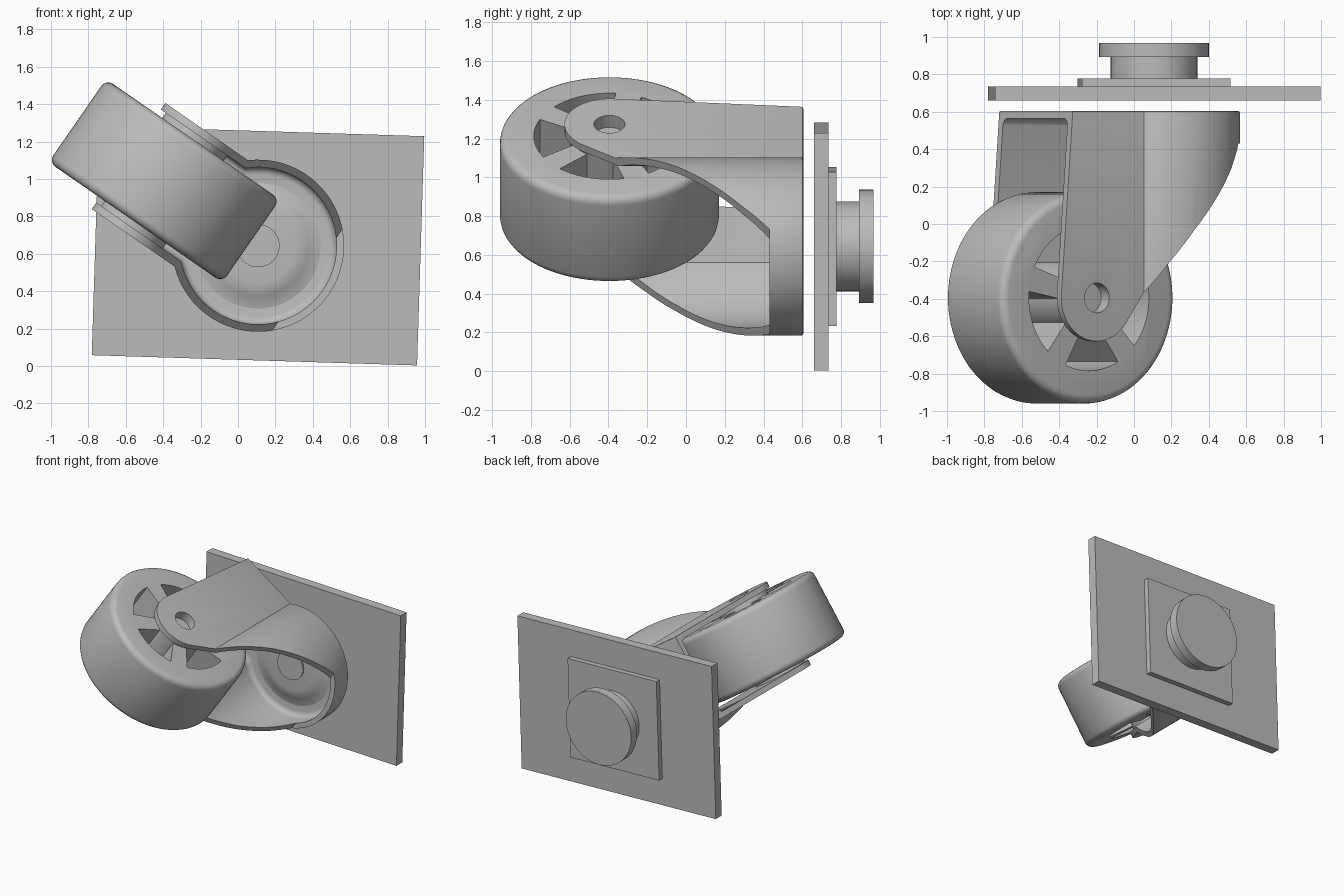
import bpy, bmesh, math
from mathutils import Matrix

old = bpy.data.objects.get("Cube")
if old:
    bpy.data.objects.remove(old, do_unlink=True)

grey = bpy.data.materials.new("light grey metal")
grey.use_nodes = True
colour = (0.5, 0.5, 0.5, 1)
grey.diffuse_color = colour
grey.node_tree.nodes["Principled BSDF"].inputs["Base Color"].default_value = colour

# Swivel axis runs along y; the fork and wheel are turned about it
SWIVEL = Matrix.Translation((0.107, 0, 0.643))
FORK = SWIVEL @ Matrix.Rotation(math.radians(34.7), 4, 'Y')
MOUNT = SWIVEL @ Matrix.Rotation(math.radians(1.8), 4, 'Y')
AXLE = (-0.61, -0.395)


def arc(cx, cy, r, a0, a1, n):
    steps = [math.radians(a0 + (a1 - a0) * i / n) for i in range(n + 1)]
    return [(cx + r * math.cos(a), cy + r * math.sin(a)) for a in steps]


def circle(cx, cy, r, n=64):
    return arc(cx, cy, r, 0, 360, n)[:-1]


def prism(name, pts, lo, hi, axis, frame, bevel=0.0, pick=None, segments=4):
    """Extrude a profile along y or z; bevel the edges chosen by pick."""
    def place(p, h):
        return (p[0], h, p[1]) if axis == 'Y' else (p[0], p[1], h)
    k = 1 if axis == 'Y' else 2
    bm = bmesh.new()
    a = [bm.verts.new(place(p, lo)) for p in pts]
    b = [bm.verts.new(place(p, hi)) for p in pts]
    bm.faces.new(a)
    bm.faces.new(b)
    n = len(pts)
    for i in range(n):
        j = (i + 1) % n
        bm.faces.new((a[i], a[j], b[j], b[i]))
    bmesh.ops.recalc_face_normals(bm, faces=bm.faces)
    if bevel:
        edges = [e for e in bm.edges
                 if pick(e.verts[0].co[k], e.verts[1].co[k])]
        bmesh.ops.bevel(bm, geom=edges, offset=bevel, segments=segments,
                        profile=0.5, affect='EDGES')
    return make(name, bm, frame)


def make(name, bm, frame):
    me = bpy.data.meshes.new(name)
    bm.to_mesh(me)
    bm.free()
    me.materials.append(grey)
    ob = bpy.data.objects.new(name, me)
    bpy.context.collection.objects.link(ob)
    ob.matrix_world = frame
    return ob


def boolean(ob, cutter, mode='DIFFERENCE'):
    bpy.context.view_layer.update()
    mod = ob.modifiers.new("cut", 'BOOLEAN')
    mod.operation, mod.object, mod.solver = mode, cutter, 'EXACT'
    bpy.context.view_layer.objects.active = ob
    bpy.ops.object.modifier_apply(modifier=mod.name)
    bpy.data.objects.remove(cutter, do_unlink=True)


def lathe(name, profile, frame, n=64):
    bm = bmesh.new()
    vs = [bm.verts.new((r, y, 0)) for r, y in profile]
    es = [bm.edges.new(p) for p in zip(vs, vs[1:])]
    bmesh.ops.spin(bm, geom=vs + es, cent=(0, 0, 0), axis=(0, 1, 0),
                   angle=math.tau, steps=n)
    bmesh.ops.remove_doubles(bm, verts=bm.verts, dist=0.0001)
    bmesh.ops.recalc_face_normals(bm, faces=bm.faces)
    return make(name, bm, frame)


def rectangle(w, h):
    return [(-w / 2, -h / 2), (w / 2, -h / 2), (w / 2, h / 2), (-w / 2, h / 2)]


# Mounting plates and swivel stud
parts = [
    prism("mounting_plate", rectangle(1.74, 1.226), 0.66, 0.735, 'Y', MOUNT),
    prism("square_washer", rectangle(0.795, 0.795), 0.735, 0.777, 'Y', MOUNT),
    prism("stud_neck", circle(0, 0, 0.232), 0.77, 0.895, 'Y', MOUNT),
    prism("stud_head", circle(0, 0, 0.293), 0.893, 0.967, 'Y', MOUNT),
]

# Fork: U-shaped shell, hollowed out, then trimmed to its side outline
def u_outline(r, half):
    a = 180 - math.degrees(math.asin(half / r))
    return [(-1, -half)] + arc(0, 0, r, -a, a, 48) + [(-1, half)]


fork = prism("fork", u_outline(0.46, 0.345), -0.7, 0.605, 'Y', FORK,
             0.012, lambda p, q: min(p, q) > 0.6, 2)
hollow = prism("hollow", [(x * (1.2 if x < -0.9 else 1), z)
                          for x, z in u_outline(0.42, 0.303)],
               -0.9, 0.565, 'Y', FORK, 0.04, lambda p, q: min(p, q) > 0.5)
side = [(-0.76, 0.7), (0.6, 0.7), (0.6, 0.43), (0.32, 0.43), (0.22, 0.29),
        (0.1, 0.145), (-0.06, -0.04), (-0.19, -0.205)]
side += arc(*AXLE, 0.232, -38, -186, 28)
boolean(fork, hollow)
boolean(fork, prism("trim", side, -0.6, 0.6, 'Z', FORK), 'INTERSECT')
boolean(fork, prism("axle_hole", circle(*AXLE, 0.08, 40), -0.6, 0.6, 'Z', FORK))
parts.append(fork)

# Pressed floor of the fork and the stud end in it
parts.append(lathe("pressed_floor", [(0, 0.525), (0.2, 0.525), (0.235, 0.529),
                                     (0.27, 0.543), (0.3, 0.557), (0.34, 0.566),
                                     (0.34, 0.58), (0, 0.58)], FORK))
parts.append(prism("stud_end", circle(0, 0, 0.115, 40), 0.515, 0.56, 'Y', FORK))

# Wheel with rounded shoulders and five openings between the spokes
wheel = prism("wheel", circle(*AXLE, 0.565, 96), -0.27, 0.27, 'Z', FORK,
              0.045, lambda p, q: abs(p - q) < 0.01)
for i in range(5):
    mid = 57 + 72 * i
    opening = arc(*AXLE, 0.39, mid - 26, mid + 26, 12)
    opening += arc(*AXLE, 0.18, mid + 19, mid - 19, 6)
    cutter = prism("opening", opening, -0.5, 0.5, 'Z', FORK)
    boolean(wheel, cutter)
parts.append(wheel)

# Hub between the fork arms, with a shallow axle recess on each side
hub = prism("hub", circle(*AXLE, 0.2), -0.303, 0.303, 'Z', FORK)
for s in (-1, 1):
    recess = prism("recess", circle(*AXLE, 0.08, 40), min(s * 0.255, s * 0.4),
                   max(s * 0.255, s * 0.4), 'Z', FORK)
    boolean(hub, recess)
parts.append(hub)

# Smooth the round surfaces and keep the edges sharp
bpy.ops.object.select_all(action='DESELECT')
for ob in parts:
    ob.select_set(True)
bpy.context.view_layer.objects.active = wheel
bpy.ops.object.shade_smooth_by_angle(angle=math.radians(35))
